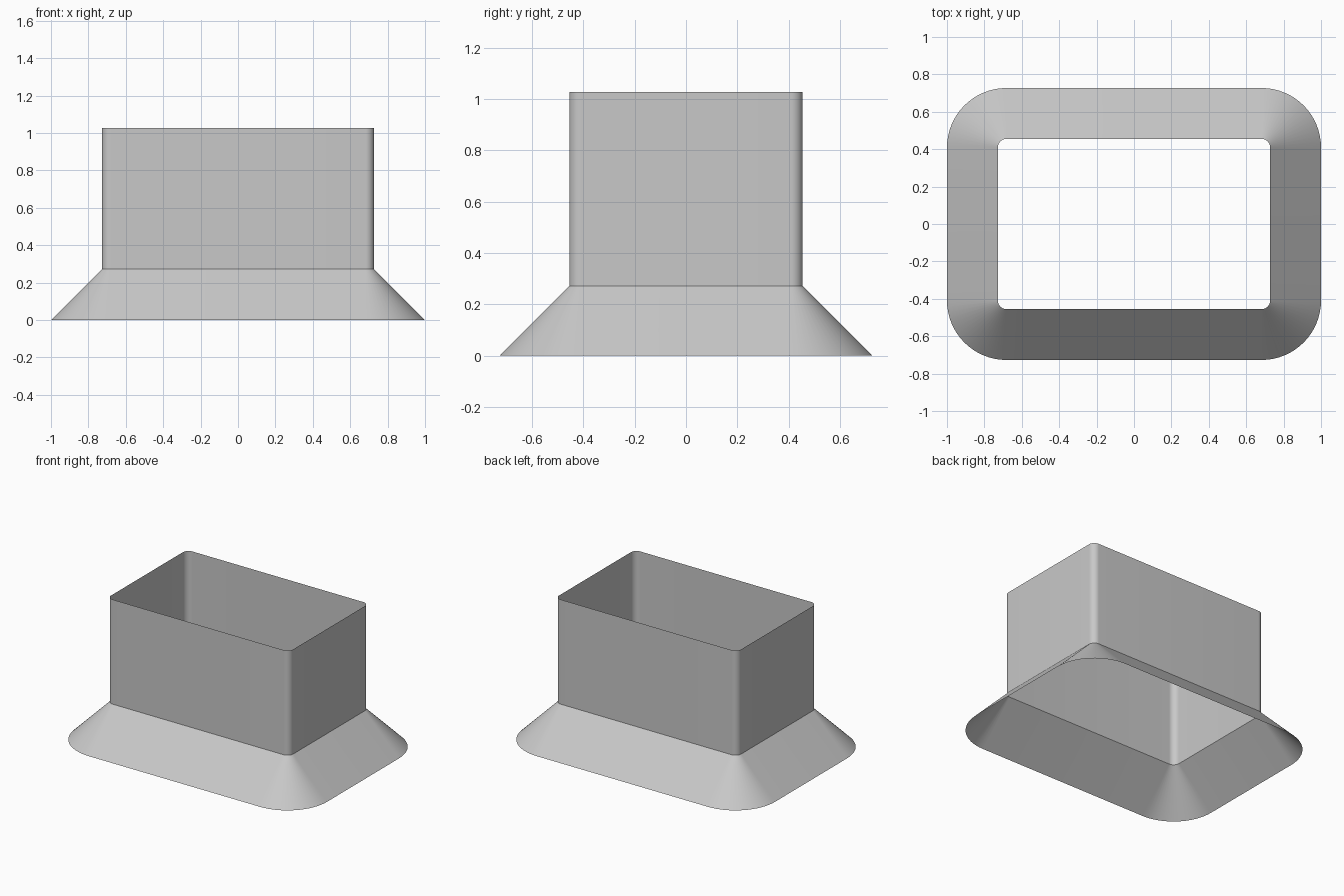
import bpy, bmesh
from math import cos, sin, pi, radians

cube = bpy.data.objects.get("Cube")
if cube:
    bpy.data.objects.remove(cube, do_unlink=True)

grey = bpy.data.materials.new("light grey sheet")
grey.use_nodes = True
colour = (0.58, 0.58, 0.58, 1)
grey.diffuse_color = colour
grey.node_tree.nodes["Principled BSDF"].inputs["Base Color"].default_value = colour

CORE_X, CORE_Y = 0.682, 0.409   # centres of the corner arcs
STEPS = 16


def rounded_ring(bm, radius, z):
    """Rounded rectangle offset from the corner centres by radius."""
    ring = []
    for quarter, (sx, sy) in enumerate([(1, 1), (-1, 1), (-1, -1), (1, -1)]):
        for i in range(STEPS + 1):
            a = (quarter + i / STEPS) * pi / 2
            ring.append(bm.verts.new((sx * CORE_X + radius * cos(a),
                                      sy * CORE_Y + radius * sin(a), z)))
    return ring


def sheet(name, bottom, top):
    """Open sheet wall between two rounded rings, each (radius, height)."""
    bm = bmesh.new()
    low, high = rounded_ring(bm, *bottom), rounded_ring(bm, *top)
    n = len(low)
    for i in range(n):
        j = (i + 1) % n
        bm.faces.new((low[i], low[j], high[j], high[i]))
    mesh = bpy.data.meshes.new(name)
    bm.to_mesh(mesh)
    bm.free()
    mesh.materials.append(grey)
    obj = bpy.data.objects.new(name, mesh)
    bpy.context.collection.objects.link(obj)
    bpy.ops.object.select_all(action='DESELECT')
    obj.select_set(True)
    bpy.context.view_layer.objects.active = obj
    bpy.ops.object.shade_smooth_by_angle(angle=radians(30))


# Sloping skirt and the upright duct above it
sheet("flared_skirt", (0.318, 0), (0.046, 0.272))
sheet("upright_duct", (0.046, 0.272), (0.046, 1.028))
